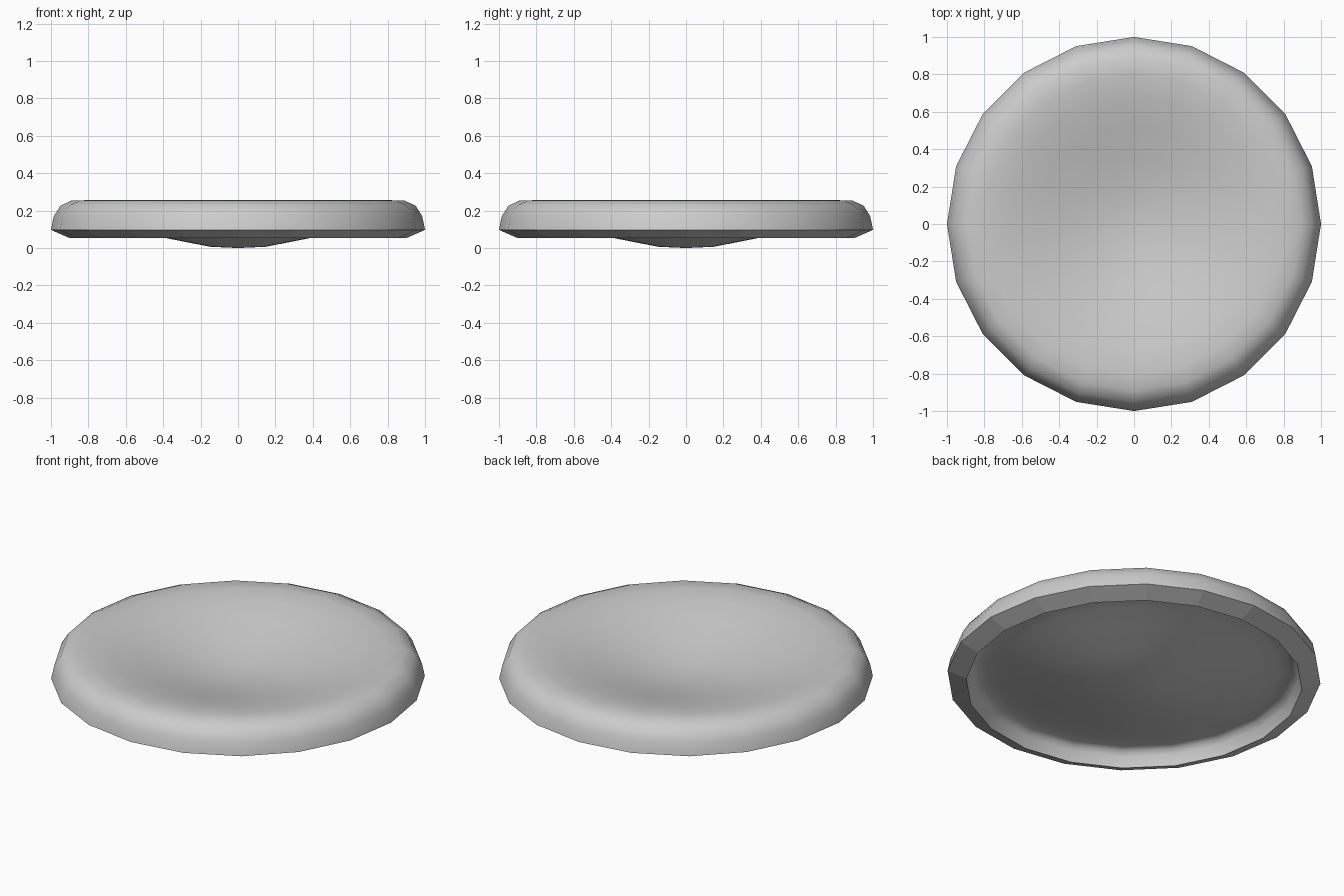
import bpy, bmesh, math

if "Cube" in bpy.data.objects:
    bpy.data.objects.remove(bpy.data.objects["Cube"])

SIDES = 20

# Cross-section (radius, height): upper skin from the centre out, then underside back in
TOP = [(0, .11), (.15, .117), (.34, .155), (.52, .20), (.68, .24), (.80, .256),
       (.89, .254), (.95, .226), (.985, .17), (1, .097)]
UNDER = [(.90, .053), (.885, .115), (.865, .141), (.84, .15), (.78, .147),
         (.70, .13), (.55, .094), (.37, .05), (.15, .007), (0, 0)]


def lathe(name, profile, sides):
    bm = bmesh.new()
    rings = []
    for r, z in profile:
        n = sides if r > 0 else 1
        rings.append([bm.verts.new((r * math.cos(2 * math.pi * i / sides),
                                    r * math.sin(2 * math.pi * i / sides), z))
                      for i in range(n)])
    for a, b in zip(rings, rings[1:]):
        for i in range(sides):
            j = (i + 1) % sides
            if len(a) == 1:
                bm.faces.new((a[0], b[i], b[j]))
            elif len(b) == 1:
                bm.faces.new((a[i], b[0], a[j]))
            else:
                bm.faces.new((a[i], b[i], b[j], a[j]))
    bmesh.ops.recalc_face_normals(bm, faces=bm.faces)
    # Smooth skins, flat rim band with sharp borders
    for f in bm.faces:
        rim = {round(v.co.z, 3) for v in f.verts} == {.097, .053}
        f.smooth = not rim
        if rim:
            for e in f.edges:
                e.smooth = False
    mesh = bpy.data.meshes.new(name)
    bm.to_mesh(mesh)
    bm.free()
    obj = bpy.data.objects.new(name, mesh)
    bpy.context.collection.objects.link(obj)
    return obj


# Dished round shell
lathe("round_dish", TOP + UNDER, SIDES)
